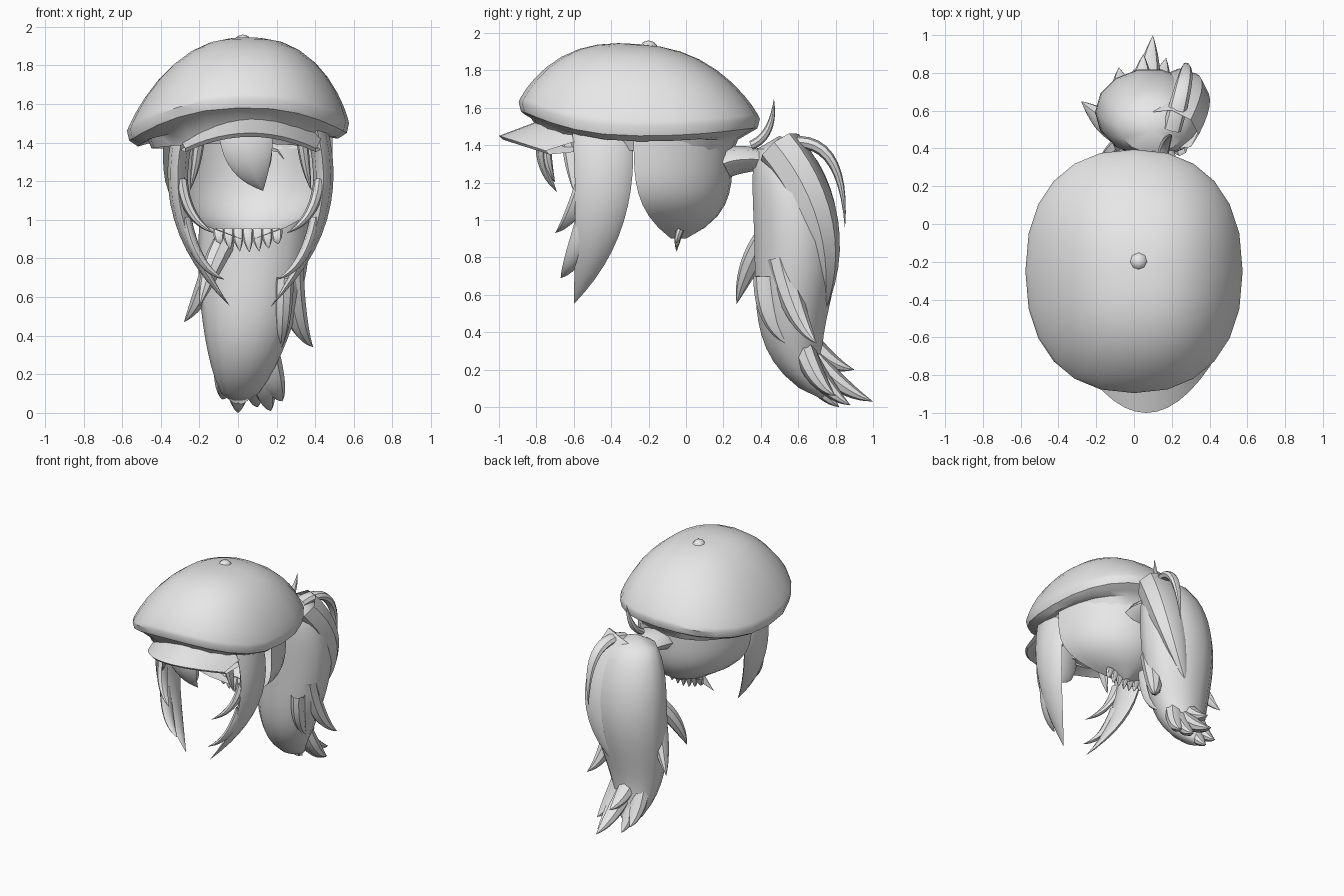
import bpy
import bmesh
from math import cos, sin, pi, tau, copysign, radians
from mathutils import Vector

if "Cube" in bpy.data.objects:
    bpy.data.objects.remove(bpy.data.objects["Cube"])

SHADE = (.8, .8, .8, 1)
grey = bpy.data.materials.new("plain grey")
grey.use_nodes = True
grey.diffuse_color = SHADE
grey.node_tree.nodes["Principled BSDF"].inputs["Base Color"].default_value = SHADE

MIDLINE = .065
ACROSS, ALONG = Vector((1, 0, 0)), Vector((0, 1, 0))


def steps(count):
    """Evenly spaced values from zero to one."""
    return [k / count for k in range(count + 1)]


def loft(name, rings, closed=True):
    """Skin a list of equally long point rings."""
    bm = bmesh.new()
    rows = [[bm.verts.new(point) for point in ring] for ring in rings]
    size = len(rows[0])
    for upper, lower in zip(rows, rows[1:]):
        for i in range(size if closed else size - 1):
            j = (i + 1) % size
            bm.faces.new((upper[i], upper[j], lower[j], lower[i]))
    bmesh.ops.remove_doubles(bm, verts=bm.verts, dist=.0005)
    bmesh.ops.recalc_face_normals(bm, faces=bm.faces)
    mesh = bpy.data.meshes.new(name)
    bm.to_mesh(mesh)
    bm.free()
    mesh.materials.append(grey)
    part = bpy.data.objects.new(name, mesh)
    bpy.context.scene.collection.objects.link(part)
    bpy.ops.object.select_all(action='DESELECT')
    part.select_set(True)
    bpy.context.view_layer.objects.active = part
    bpy.ops.object.shade_smooth_by_angle(angle=radians(40))


def oval(centre, side, depth, count):
    """Ring of points around a centre, spanned by two radius vectors."""
    return [centre + side * cos(tau * k / count) + depth * sin(tau * k / count)
            for k in range(count)]


def strand(name, start, bend, end, width, depth, facing=ACROSS):
    """Lock of hair along a bent path, tapering to a point at its end."""
    start, bend, end = Vector(start), Vector(bend), Vector(end)
    rings = []
    for t in steps(12):
        centre = start.lerp(bend, t).lerp(bend.lerp(end, t), t)
        tangent = (bend - start).lerp(end - bend, t).normalized()
        side = (facing - tangent * facing.dot(tangent)).normalized()
        taper = 1 - t ** 2.5
        rings.append(oval(centre, side * width * taper,
                          tangent.cross(side) * depth * taper, 8))
    loft(name, rings)


def mirrored_strand(name, start, bend, end, width, depth):
    """The same lock on both sides of the face."""
    strand("left_" + name, start, bend, end, width, depth, ALONG)
    flipped = [(2 * MIDLINE - x, y, z) for x, y, z in (start, bend, end)]
    strand("right_" + name, *flipped, width, depth, ALONG)


# Cap: squarish plan, domed crown, rolled rim and band in one skin
def squarish(value):
    return copysign(abs(value) ** .87, value)


def cap_ring(scale, height, drop=0):
    ring = []
    for k in range(24):
        c, s = cos(tau * k / 24), sin(tau * k / 24)
        rim = 1.48 + .02 * c + s * s * (.15 if s < 0 else .06)
        top = 1.94 - .05 * s * scale
        ring.append((.575 * squarish(c) * scale + .045 * height,
                     .645 * squarish(s) * scale - .25,
                     rim + (top - rim) * height - drop))
    return ring


def band_ring(scale, level):
    return [(x, y, level + .1 * min(y + .25, 0) ** 2)
            for x, y, z in cap_ring(scale, 0)]


crown = [sin(pi / 2 * t) for t in steps(9)]
loft("cap", [cap_ring(s, (1 - s ** 2.5) ** .85) for s in crown]
     + [cap_ring(.98, 0, .05), cap_ring(.9, 0, .08),
        band_ring(.82, 1.43), band_ring(.78, 1.37)])

# Cap button
loft("cap_button", [oval(Vector((.025, -.2, 1.9 + .06 * sin(a))),
                         ACROSS * .055 * cos(a), ALONG * .055 * cos(a), 8)
                    for a in (pi / 2 * t for t in steps(3))])

# Brim: wedge section swept across the front
sweep = []
for t in steps(12):
    u = 2 * t - 1
    w = u * u
    inner, outer = MIDLINE + .37 * u, MIDLINE + .34 * u
    sweep.append([(inner, .2 * w - .76, 1.54 - .11 * w),
                  (outer, .25 * w - 1, 1.45 - .08 * w),
                  (outer, .25 * w - .98, 1.43 - .08 * w),
                  (inner, .2 * w - .74, 1.43 - .06 * w)])
loft("brim", sweep)

# Back hair: open shell tapering to the nape
shell = []
for t in steps(10):
    width = .41 * (1 - t ** 5) + .03
    front, back = .2 * t ** 4 - .28, .25 * (1 - t ** 5)
    shell.append([(.05 + width * cos(pi * a), front + (back - front) * sin(pi * a),
                   1.5 - .6 * t) for a in steps(16)])
loft("back_hair", shell, closed=False)

# Ragged points along the nape
for t in steps(6):
    x = .3 * t - .1
    strand("nape_tip", (x, -.03, .95), (x, -.05, .9),
           (x + .01, -.05, .83 + 2 * (x - .05) ** 2), .03, .02)

# Side locks with flicked tips
mirrored_strand("side_lock", (.4, -.45, 1.5), (.55, -.4, 1), (.17, -.6, .55), .16, .055)
mirrored_strand("lower_tip", (.4, -.53, 1), (.35, -.6, .75), (.2, -.67, .69), .06, .03)
mirrored_strand("upper_tip", (.42, -.54, 1.2), (.4, -.6, 1), (.25, -.7, .93), .05, .03)
mirrored_strand("temple_wisp", (.33, -.62, 1.45), (.34, -.6, 1.3), (.38, -.6, 1.15), .05, .03)

# Fringe
strand("fringe", (.04, -.75, 1.5), (.04, -.8, 1.3), (.13, -.69, 1.15), .14, .04)
strand("fringe_right", (.02, -.77, 1.4), (.02, -.77, 1.3), (.07, -.72, 1.18), .06, .03)
strand("fringe_left", (.12, -.75, 1.4), (.14, -.75, 1.3), (.12, -.7, 1.2), .05, .03)

# Ponytail body: level ovals, full at the top and drawn to a point
body = []
for t in steps(20):
    radius = .29 * max(sin(pi * t ** .7), 0) ** .5
    centre = Vector((.1 * (1 - t * t), .5 + .09 * sin(4 * t) + .32 * t ** 6,
                     1.45 - 1.42 * t))
    body.append(oval(centre, ACROSS * radius, ALONG * radius * .8, 14))
loft("ponytail", body)

# Ponytail root, outer layer, hook and stray wisp
strand("ponytail_root", (.1, .2, 1.3), (.1, .3, 1.35), (.1, .6, 1.3), .15, .08)
strand("outer_layer", (.2, .5, 1.38), (.36, .8, 1), (.12, .74, .5), .15, .13)
strand("hook", (.2, .5, 1.4), (.3, .85, 1.5), (.27, .85, .95), .05, .035)
strand("upright_wisp", (.15, .35, 1.4), (.17, .47, 1.45), (.2, .47, 1.65), .03, .025)

# Flicks leaving the ponytail
strand("right_flick", (-.1, .5, .85), (-.17, .55, .6), (-.28, .65, .47), .06, .07)
strand("front_flick", (-.06, .42, .9), (-.15, .32, .75), (-.2, .27, .55), .06, .06)
strand("left_flick", (.27, .5, .8), (.27, .58, .45), (.39, .7, .34), .07, .07)
strand("inner_flick", (.24, .42, .7), (.23, .42, .45), (.22, .55, .33), .05, .06)

# Pointed ends fanning out at the bottom
for tip in ((0, .82, 0), (.1, 1, .03), (.17, .88, .01),
            (.23, .8, .06), (.05, .9, .2), (-.08, .83, .07)):
    end = Vector(tip)
    start = Vector((end.x * .6, .62, .32 + end.z * .4))
    bend = start.lerp(end, .55) - Vector((0, .03, .07))
    strand("ponytail_end", start, bend, end, .07, .06)
